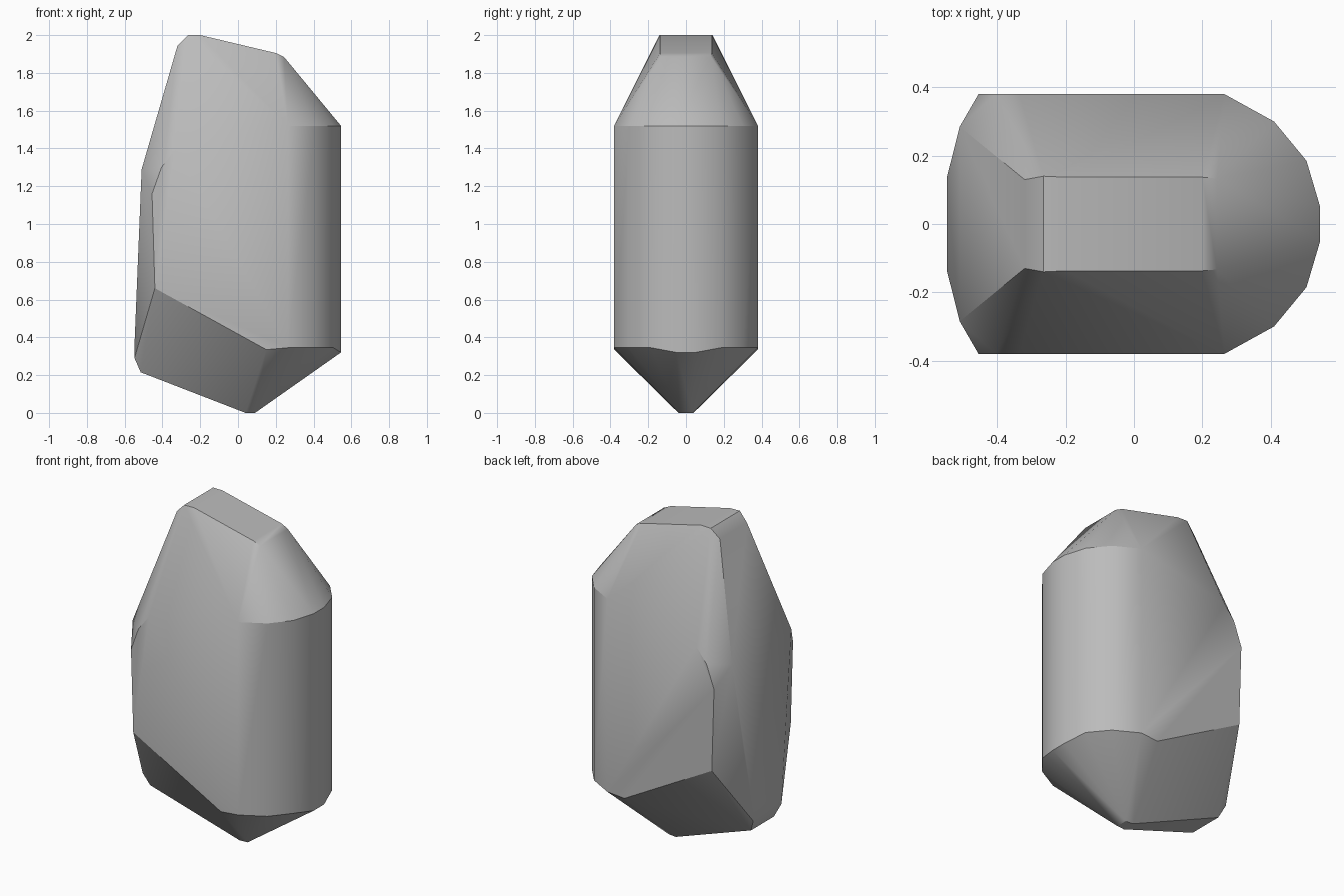
import bpy
import bmesh
import math

if "Cube" in bpy.data.objects:
    bpy.data.objects.remove(bpy.data.objects["Cube"], do_unlink=True)

# Stone material
stone = bpy.data.materials.new("stone grey")
stone.use_nodes = True
grey = (0.5, 0.5, 0.5, 1)
stone.diffuse_color = grey
bsdf = stone.node_tree.nodes["Principled BSDF"]
bsdf.inputs["Base Color"].default_value = grey
bsdf.inputs["Roughness"].default_value = 0.8

# Corners of one half, mirrored across y
crown = [(-0.32, 0.13, 1.945), (-0.265, 0.14, 2.0), (-0.2, 0.137, 2.0),
         (0.2, 0.137, 1.905), (0.243, 0.133, 1.885)]
left_side = [(-0.51, 0.285, 1.29), (-0.405, 0.38, 1.3), (-0.335, 0.38, 1.39),
             (-0.455, 0.38, 1.16), (-0.44, 0.38, 0.66),
             (-0.548, 0.135, 0.36), (-0.548, 0.135, 0.29), (-0.515, 0.11, 0.215)]
base = [(0.15, 0.38, 0.335), (0.04, 0.04, 0), (0.09, 0.035, 0)]

# Rounded right side: an upright arc between two levels
arc = [(0.265, 0.38), (0.41, 0.3), (0.505, 0.185), (0.545, 0.05)]
round_side = [(x, y, 1.52) for x, y in arc]
round_side += [(x, y, 0.345) for x, y in arc[:3]] + [(*arc[3], 0.32)]

# Wrap the corners in a faceted shell
bm = bmesh.new()
for x, y, z in crown + left_side + base + round_side:
    for side in (-1, 1):
        bm.verts.new((x, side * y, z))
hull = bmesh.ops.convex_hull(bm, input=bm.verts)
loose = {v for v in hull["geom_interior"] + hull["geom_unused"]
         if isinstance(v, bmesh.types.BMVert)}
bmesh.ops.delete(bm, geom=list(loose), context="VERTS")
bmesh.ops.dissolve_limit(bm, angle_limit=math.radians(1.5),
                         verts=bm.verts, edges=bm.edges)
bmesh.ops.recalc_face_normals(bm, faces=bm.faces)

mesh = bpy.data.meshes.new("boulder")
bm.to_mesh(mesh)
bm.free()
mesh.materials.append(stone)
boulder = bpy.data.objects.new("boulder", mesh)
bpy.context.collection.objects.link(boulder)

# Soften the shallow edges only
bpy.ops.object.select_all(action="DESELECT")
boulder.select_set(True)
bpy.context.view_layer.objects.active = boulder
bpy.ops.object.shade_smooth_by_angle(angle=math.radians(30))
